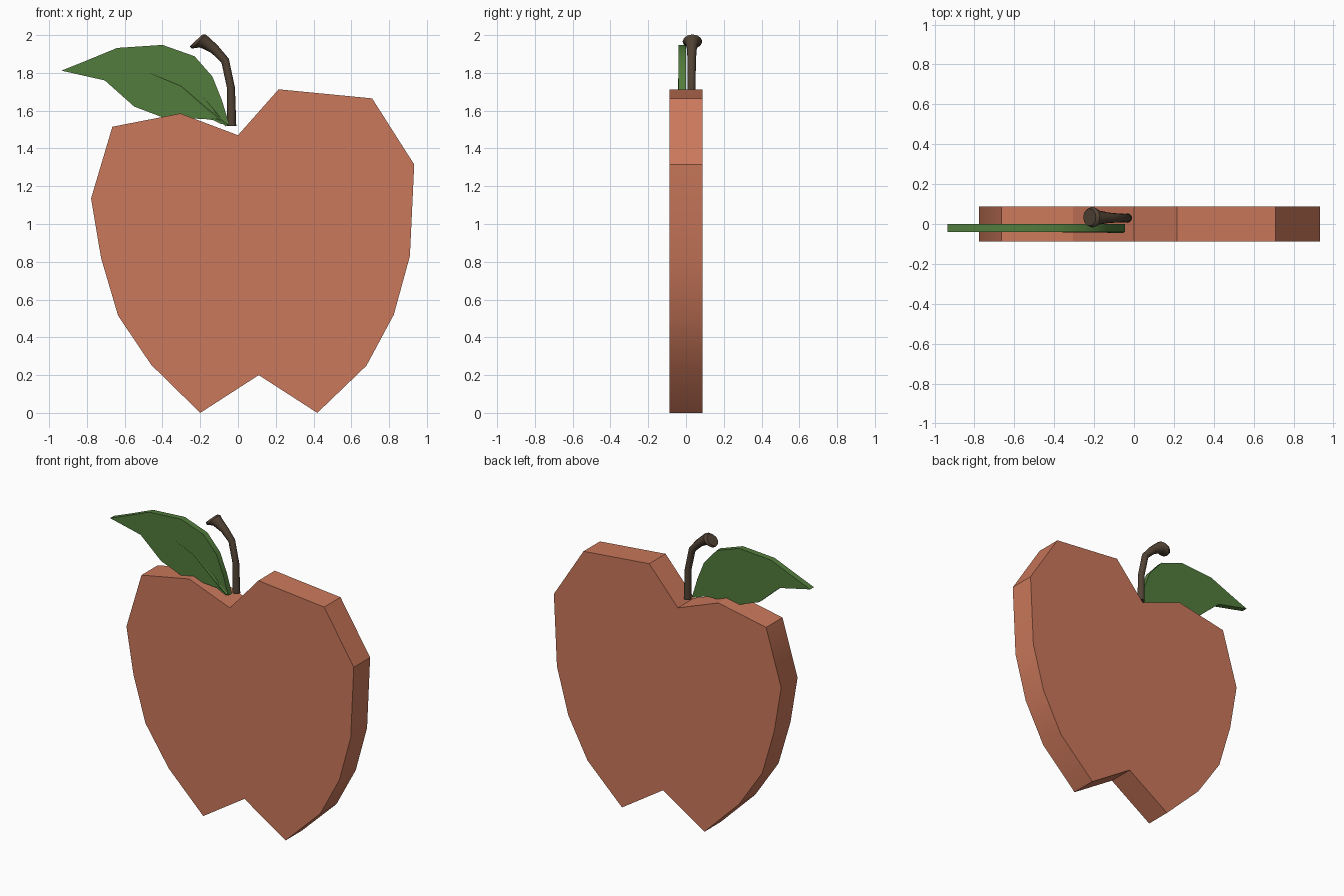
import bpy, bmesh, math
from mathutils import Vector

cube = bpy.data.objects.get("Cube")
if cube:
    bpy.data.objects.remove(cube, do_unlink=True)


def material(name, rgb):
    m = bpy.data.materials.new(name)
    m.use_nodes = True
    m.diffuse_color = (*rgb, 1)
    bsdf = m.node_tree.nodes["Principled BSDF"]
    bsdf.inputs["Base Color"].default_value = (*rgb, 1)
    bsdf.inputs["Roughness"].default_value = 0.8
    return m


def finish(name, bm, mat, angle):
    bmesh.ops.recalc_face_normals(bm, faces=bm.faces)
    mesh = bpy.data.meshes.new(name)
    bm.to_mesh(mesh)
    bm.free()
    mesh.materials.append(mat)
    ob = bpy.data.objects.new(name, mesh)
    bpy.context.collection.objects.link(ob)
    bpy.ops.object.select_all(action='DESELECT')
    ob.select_set(True)
    bpy.context.view_layer.objects.active = ob
    bpy.ops.object.shade_smooth_by_angle(angle=math.radians(angle))
    return ob


def slab(name, outline, y0, y1, mat):
    """Extrude an x-z outline from y0 to y1."""
    bm = bmesh.new()
    face = bm.faces.new([bm.verts.new((x, y0, z)) for x, z in outline])
    ext = bmesh.ops.extrude_face_region(bm, geom=[face])
    for v in ext["geom"]:
        if isinstance(v, bmesh.types.BMVert):
            v.co.y = y1
    return finish(name, bm, mat, 30)


red = material("apple red", (0.60, 0.19, 0.105))
green = material("leaf green", (0.085, 0.20, 0.045))
brown = material("stem brown", (0.084, 0.056, 0.035))

# Flat apple body
apple = [(-0.20, 0.0), (0.11, 0.20), (0.42, 0.0), (0.68, 0.25), (0.825, 0.52),
         (0.91, 0.83), (0.933, 1.315), (0.71, 1.665), (0.215, 1.713), (0.0, 1.47),
         (-0.305, 1.585), (-0.665, 1.515), (-0.778, 1.135), (-0.725, 0.82),
         (-0.635, 0.515), (-0.46, 0.255)]
slab("apple_body", apple, -0.088, 0.088, red)

# Leaf blade
leaf = [(-0.935, 1.812), (-0.80, 1.866), (-0.64, 1.932), (-0.40, 1.948), (-0.23, 1.888),
        (-0.135, 1.78), (-0.085, 1.655), (-0.045, 1.522), (-0.09, 1.53), (-0.13, 1.55),
        (-0.18, 1.556), (-0.29, 1.56), (-0.40, 1.565), (-0.55, 1.622), (-0.705, 1.76)]
slab("leaf", leaf, -0.04, 0.0, green)


def vein(name, points, width):
    """Low tapered ridge on the front of the leaf."""
    bm = bmesh.new()
    n = len(points) - 1
    rows = []
    for i, (x, z) in enumerate(points):
        a, b = Vector(points[max(i - 1, 0)]), Vector(points[min(i + 1, n)])
        t = (b - a).normalized()
        w = width * (0.15 + 0.85 * i / n)
        rows.append([bm.verts.new((x - t.y * s * w, y, z + t.x * s * w))
                     for s, y in ((-1, -0.0395), (0, -0.0395 - 0.4 * w), (1, -0.0395))])
    for p, q in zip(rows, rows[1:]):
        for k in range(3):
            j = (k + 1) % 3
            bm.faces.new((p[k], p[j], q[j], q[k]))
    bm.faces.new(rows[0])
    bm.faces.new(rows[-1])
    finish(name, bm, green, 20)


vein("leaf_midrib", [(-0.47, 1.80), (-0.30, 1.73), (-0.16, 1.61), (-0.055, 1.527)], 0.014)
vein("leaf_upper_vein", [(-0.21, 1.70), (-0.14, 1.62), (-0.09, 1.56)], 0.007)
vein("leaf_lower_vein", [(-0.17, 1.562), (-0.11, 1.556), (-0.06, 1.53)], 0.007)

# Bent stem: x, y, z, tilt of the ring in degrees, radius
rings = [(-0.033, 0.03, 1.52, 0, 0.024), (-0.037, 0.03, 1.72, 5, 0.021),
         (-0.068, 0.03, 1.865, 28, 0.022), (-0.125, 0.031, 1.926, 46, 0.026),
         (-0.178, 0.032, 1.962, 48, 0.036), (-0.208, 0.034, 1.966, 46, 0.052),
         (-0.223, 0.034, 1.971, 44, 0.044)]
SIDES = 12
bm = bmesh.new()
loops = []
for x, y, z, tilt, r in rings:
    t = math.radians(tilt)
    loops.append([])
    for k in range(SIDES):
        a = 2 * math.pi * k / SIDES
        u = r * math.cos(a)
        loops[-1].append(bm.verts.new((x + u * math.cos(t), y + r * math.sin(a),
                                       z + u * math.sin(t))))
for p, q in zip(loops, loops[1:]):
    for k in range(SIDES):
        j = (k + 1) % SIDES
        bm.faces.new((p[k], p[j], q[j], q[k]))
bm.faces.new(loops[0])
bm.faces.new(loops[-1])
finish("stem", bm, brown, 35)
